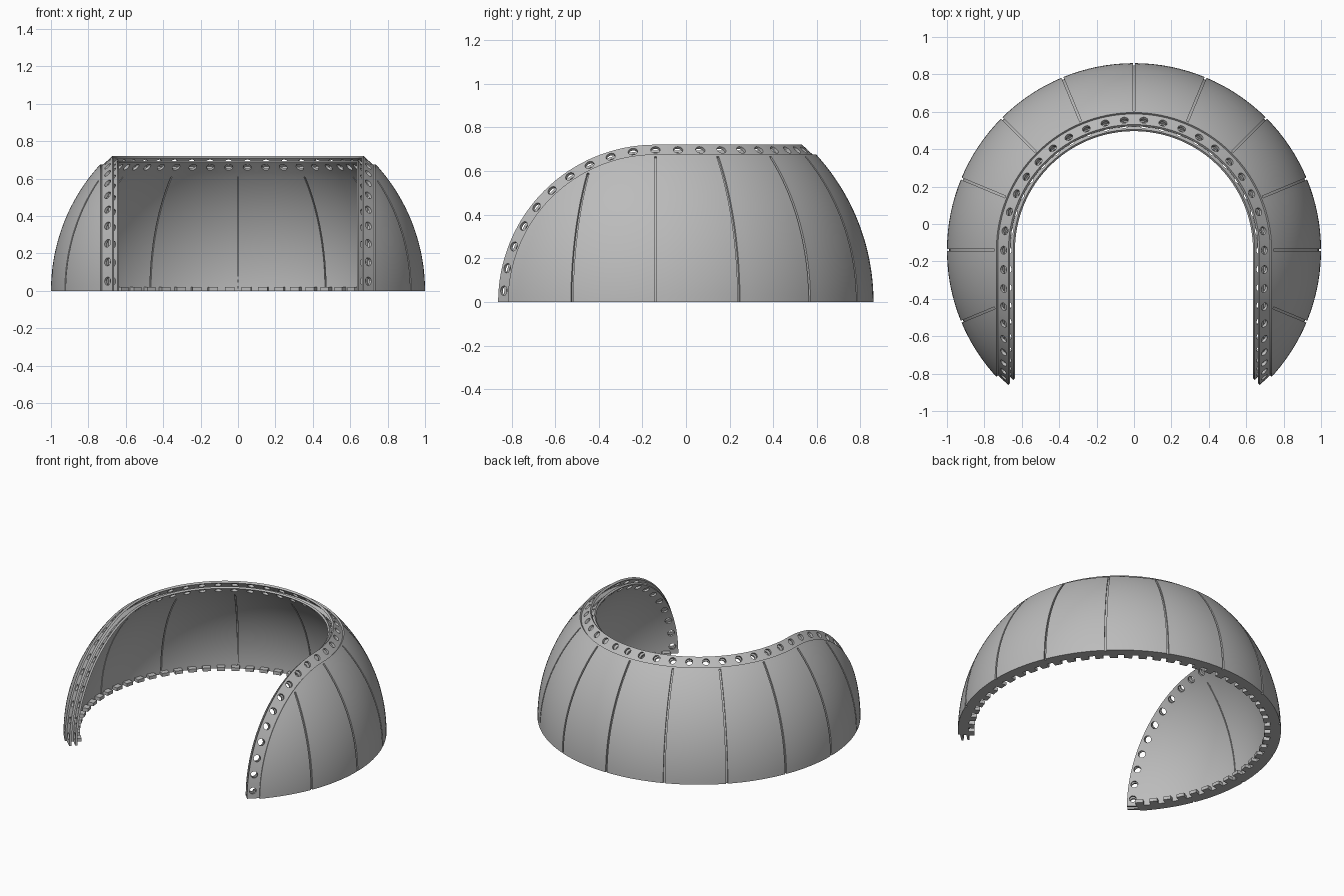
import bpy, bmesh, math
from mathutils import Matrix, Vector

CY = -0.14            # y of the dome centre
LEG, ARC = 32, 64     # sweep steps on each straight leg and round the back
STEP = math.pi / 21   # bolt hole spacing
INNER = 0.936         # inner skin radius

cube = bpy.data.objects.get("Cube")
if cube:
    bpy.data.objects.remove(cube)

mat = bpy.data.materials.new("hull_grey")
mat.use_nodes = True
GREY = (0.5, 0.5, 0.5, 1)
mat.diffuse_color = GREY
mat.node_tree.nodes["Principled BSDF"].inputs["Base Color"].default_value = GREY


def make_object(name, bm):
    bmesh.ops.recalc_face_normals(bm, faces=bm.faces)
    mesh = bpy.data.meshes.new(name)
    bm.to_mesh(mesh)
    bm.free()
    mesh.materials.append(mat)
    obj = bpy.data.objects.new(name, mesh)
    bpy.context.collection.objects.link(obj)
    return obj


def place(a, b, s):
    """Sweep a section point: right leg, half turn round the back, left leg."""
    q = math.pi / 2
    if s < q:                                     # leg turns about the x axis
        return Vector((a, CY - b * math.cos(s), b * math.sin(s)))
    if s <= 3 * q:                                # back turns about the z axis
        t = s - q
        return Vector((a * math.cos(t), CY + a * math.sin(t), b))
    t = 4 * q - s
    return Vector((-a, CY - b * math.cos(t), b * math.sin(t)))


def rim_point(r, u):
    """Section point at radius r on the 45 degree line, shifted sideways by u."""
    k = math.sqrt(0.5)
    return (k * (r + u), k * (r - u))


def arc_points(r, start, end, n):
    return [(r * math.cos(t), r * math.sin(t))
            for t in (math.radians(start + (end - start) * i / n) for i in range(n + 1))]


# Double-skinned section: outer skin, recessed rim plate, open channel, inner plate, inner skin
rim = [(0.988, 0.042), (0.985, -0.035), (0.971, -0.035), (0.971, 0.03),
       (0.948, 0.03), (0.948, -0.035), (0.935, -0.035)]
section = (arc_points(1, 0, 42.6, 22) + [rim_point(*p) for p in rim]
           + arc_points(INNER, 42.4, 0, 22))

stations = ([math.pi / 2 * i / LEG for i in range(LEG)]
            + [math.pi / 2 + math.pi * i / ARC for i in range(ARC + 1)]
            + [math.pi * 1.5 + math.pi / 2 * i / LEG for i in range(1, LEG + 1)])
bm = bmesh.new()
loops = [[bm.verts.new(place(a, b, s)) for a, b in section] for s in stations]
n = len(section)
for p, q in zip(loops, loops[1:]):
    for i in range(n):
        j = (i + 1) % n
        bm.faces.new((p[i], p[j], q[j], q[i]))
bm.faces.new(loops[0])
bm.faces.new(loops[-1])
bmesh.ops.remove_doubles(bm, verts=bm.verts, dist=1e-5)
bmesh.ops.dissolve_degenerate(bm, dist=1e-6, edges=bm.edges)
shell = make_object("dome_shell", bm)


# Cutters for bolt holes and panel seams
def add_hole(bm, s):
    inside, outside = place(*rim_point(0.88, 0), s), place(*rim_point(1.05, 0), s)
    axis = outside - inside
    turn = axis.to_track_quat('Z', 'Y').to_matrix().to_4x4()
    bmesh.ops.create_cone(bm, cap_ends=True, segments=12, radius1=0.022, radius2=0.022,
                          depth=axis.length,
                          matrix=Matrix.Translation((inside + outside) / 2) @ turn)


def add_seam(bm, degrees, r0, r1, edge, width):
    """Thin curved slab on a vertical plane, ending just short of the rim."""
    az = math.radians(degrees)
    out = Vector((math.cos(az), math.sin(az), 0))
    side = Vector((-out.y, out.x, 0)) * width / 2
    reach = edge / (abs(out.x) if out.y < 0 else 1)
    top = math.degrees(math.acos(min(reach, 0.999)))
    outline = arc_points(r0, -3, top, 20) + arc_points(r1, top, -3, 20)
    ends = []
    for offset in (side, -side):
        ends.append([bm.verts.new(out * a + Vector((0, CY, b)) + offset) for a, b in outline])
    m = len(outline)
    for i in range(m):
        j = (i + 1) % m
        bm.faces.new((ends[0][i], ends[0][j], ends[1][j], ends[1][i]))
    bm.faces.new(ends[0])
    bm.faces.new(ends[1])


bm = bmesh.new()
for i in range(42):
    add_hole(bm, STEP * (i + 0.5))
for i in range(-1, 10):
    add_seam(bm, 22.5 * i, 0.988, 1.03, 0.745, 0.011)
for i in range(0, 7):
    add_seam(bm, 30 * i, 0.9, 0.944, 0.76, 0.007)
cutter = make_object("seam_and_hole_cutter", bm)
cutter.hide_render = True
cutter.hide_viewport = True

cut = shell.modifiers.new("cut", 'BOOLEAN')
cut.operation = 'DIFFERENCE'
cut.solver = 'EXACT'
cut.object = cutter
bpy.context.view_layer.objects.active = shell
shell.select_set(True)
bpy.ops.object.modifier_apply(modifier=cut.name)
bpy.data.objects.remove(cutter)
bpy.ops.object.shade_smooth_by_angle(angle=math.radians(25))

# Locking teeth round the inside of the base
bm = bmesh.new()
for i in range(48):
    az = math.radians(-42.2 + 5.625 * i)
    spot = Matrix.Translation((0, CY, 0)) @ Matrix.Rotation(az, 4, 'Z')
    bmesh.ops.create_cube(bm, size=1, matrix=spot @ Matrix.Translation((0.921, 0, 0.011))
                          @ Matrix.Diagonal((0.045, 0.05, 0.022, 1)))
make_object("base_teeth", bm)
